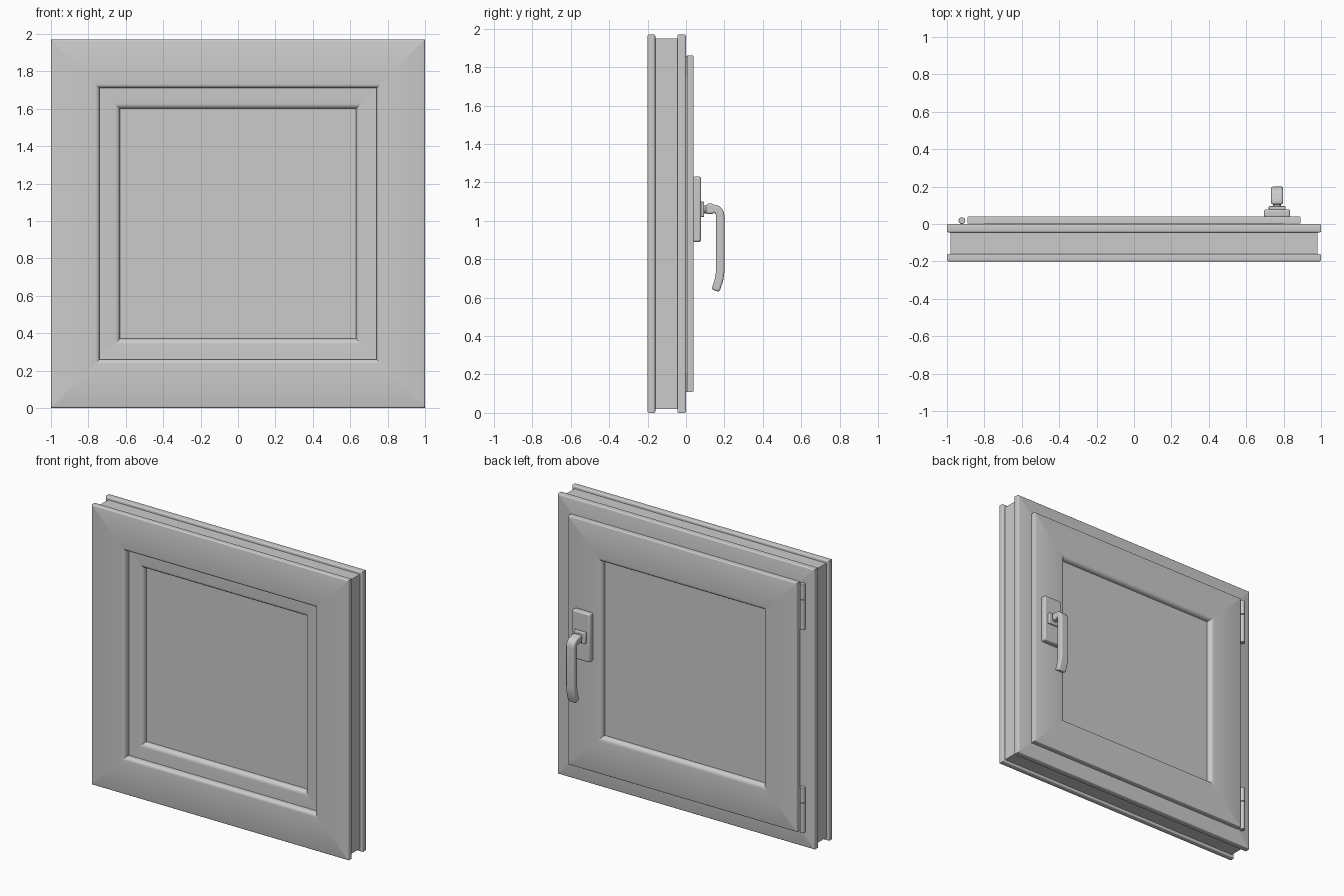
import bpy, bmesh, math
from mathutils import Vector

if "Cube" in bpy.data.objects:
    bpy.data.objects.remove(bpy.data.objects["Cube"])

H = 1.97  # window height


def finish(bm, name, bevel=0.0):
    me = bpy.data.meshes.new(name)
    bm.to_mesh(me)
    bm.free()
    ob = bpy.data.objects.new(name, me)
    bpy.context.collection.objects.link(ob)
    bpy.ops.object.select_all(action='DESELECT')
    ob.select_set(True)
    bpy.context.view_layer.objects.active = ob
    bpy.ops.object.shade_smooth_by_angle(angle=math.radians(35))
    if bevel:
        m = ob.modifiers.new("bevel", 'BEVEL')
        m.width, m.segments = bevel, 3
        m.limit_method, m.angle_limit = 'ANGLE', math.radians(50)
    return ob


def arc(p, corner, q, n=4):
    # rounded corner from p to q
    p, k, q = Vector(p), Vector(corner), Vector(q)
    c = p + q - k
    return [tuple(c + (p - c) * math.cos(a) + (q - c) * math.sin(a))
            for a in (i * math.pi / 2 / n for i in range(n + 1))]


def mitred_ring(name, profile):
    # profile points are (inset from outer edge, y); swept round four mitred corners
    bm = bmesh.new()
    rings = []
    for sx, top in ((-1, 0), (1, 0), (1, 1), (-1, 1)):
        rings.append([bm.verts.new((sx * (1 - d), y, H - d if top else d)) for d, y in profile])
    n = len(profile)
    for i in range(4):
        a, b = rings[i], rings[(i + 1) % 4]
        for j in range(n):
            k = (j + 1) % n
            bm.faces.new((a[j], b[j], b[k], a[k]))
    bmesh.ops.recalc_face_normals(bm, faces=bm.faces)
    joints = [bm.edges.get((r[j], r[(j + 1) % n])) for r in rings for j in range(n)]
    bmesh.ops.split_edges(bm, edges=joints)
    return finish(bm, name)


def box(name, x0, x1, y0, y1, z0, z1, bevel=0.0):
    bm = bmesh.new()
    bmesh.ops.create_cube(bm, size=1)
    for v in bm.verts:
        v.co = ((x0, x1)[v.co.x > 0], (y0, y1)[v.co.y > 0], (z0, z1)[v.co.z > 0])
    return finish(bm, name, bevel)


def cylinder(name, r, length, centre, along_y=False, bevel=0.0):
    bm = bmesh.new()
    bmesh.ops.create_cone(bm, cap_ends=True, segments=24, radius1=r, radius2=r, depth=length)
    for v in bm.verts:
        if along_y:
            v.co = Vector((v.co.x, -v.co.z, v.co.y))
        v.co += Vector(centre)
    return finish(bm, name, bevel)


# fixed outer frame with grooved edge and inner rebate
r = 0.008
frame = [(0.02, -0.16)]
frame += arc((r, -0.16), (0, -0.16), (0, -0.16 - r))
frame += arc((0, -0.2 + r), (0, -0.2), (r, -0.2))
frame += arc((0.238, -0.2), (0.26, -0.2), (0.26, -0.175))
frame += [(0.26, -0.157), (0.2, -0.157), (0.2, 0)]
frame += arc((r, 0), (0, 0), (0, -r))
frame += arc((0, -0.045 + r), (0, -0.045), (r, -0.045))
frame += [(0.02, -0.045)]
mitred_ring("outer_frame", frame)

# opening sash with overlapping lip on the back
sash = [(0.205, -0.155)]
sash += arc((0.342, -0.155), (0.37, -0.155), (0.37, -0.125))
sash += [(0.37, 0.0)]
sash += arc((0.37, 0.01), (0.37, 0.04), (0.342, 0.04))
sash += arc((0.116, 0.04), (0.11, 0.04), (0.11, 0.034))
sash += [(0.11, 0.004), (0.205, 0.004)]
mitred_ring("sash", sash)

# double glazed pane
box("glass_pane", -0.633, 0.633, -0.115, 0.002, 0.367, H - 0.367)

# two hinges, each with a long lower and a short upper knuckle
for label, z in (("lower", 0.11), ("upper", 1.54)):
    cylinder(label + "_hinge_body", 0.018, 0.21, (-0.92, 0.018, z + 0.105), bevel=0.003)
    cylinder(label + "_hinge_cap", 0.018, 0.105, (-0.92, 0.018, z + 0.2655), bevel=0.003)

# handle plate, collar and neck
hx, hz = 0.765, 1.06
box("handle_plate", hx - 0.07, hx + 0.07, 0.035, 0.078, 0.89, 1.23, 0.01)
box("handle_collar", hx - 0.045, hx + 0.045, 0.075, 0.095, hz - 0.04, hz + 0.04, 0.006)
cylinder("handle_neck", 0.021, 0.04, (hx, 0.11, hz), along_y=True)

# handle grip: centre line in (y, z), thickened and extruded sideways
path = [(0.105, hz + 0.002), (0.135, hz + 0.002)]
path += arc((0.145, hz + 0.002), (0.178, hz + 0.002), (0.178, hz - 0.033), 6)
path += arc((0.178, 0.745), (0.178, 0.71), (0.168, 0.68), 4)
path += [(0.153, 0.636)]
path = [Vector(p) for p in path]
left, right = [], []
for i, p in enumerate(path):
    t = (path[min(i + 1, len(path) - 1)] - path[max(i - 1, 0)]).normalized()
    nrm = Vector((-t.y, t.x)) * (0.027 if i < 2 else 0.022)
    left.append(p + nrm)
    right.append(p - nrm)
bm = bmesh.new()
sides = []
for x in (hx - 0.032, hx + 0.032):
    sides.append([bm.verts.new((x, p.x, p.y)) for p in left + right[::-1]])
m = len(sides[0])
for s in sides:
    for i in range(len(path) - 1):
        bm.faces.new((s[i], s[i + 1], s[m - 2 - i], s[m - 1 - i]))
for i in range(m):
    j = (i + 1) % m
    bm.faces.new((sides[0][i], sides[0][j], sides[1][j], sides[1][i]))
bmesh.ops.recalc_face_normals(bm, faces=bm.faces)
finish(bm, "handle_grip", 0.01)
